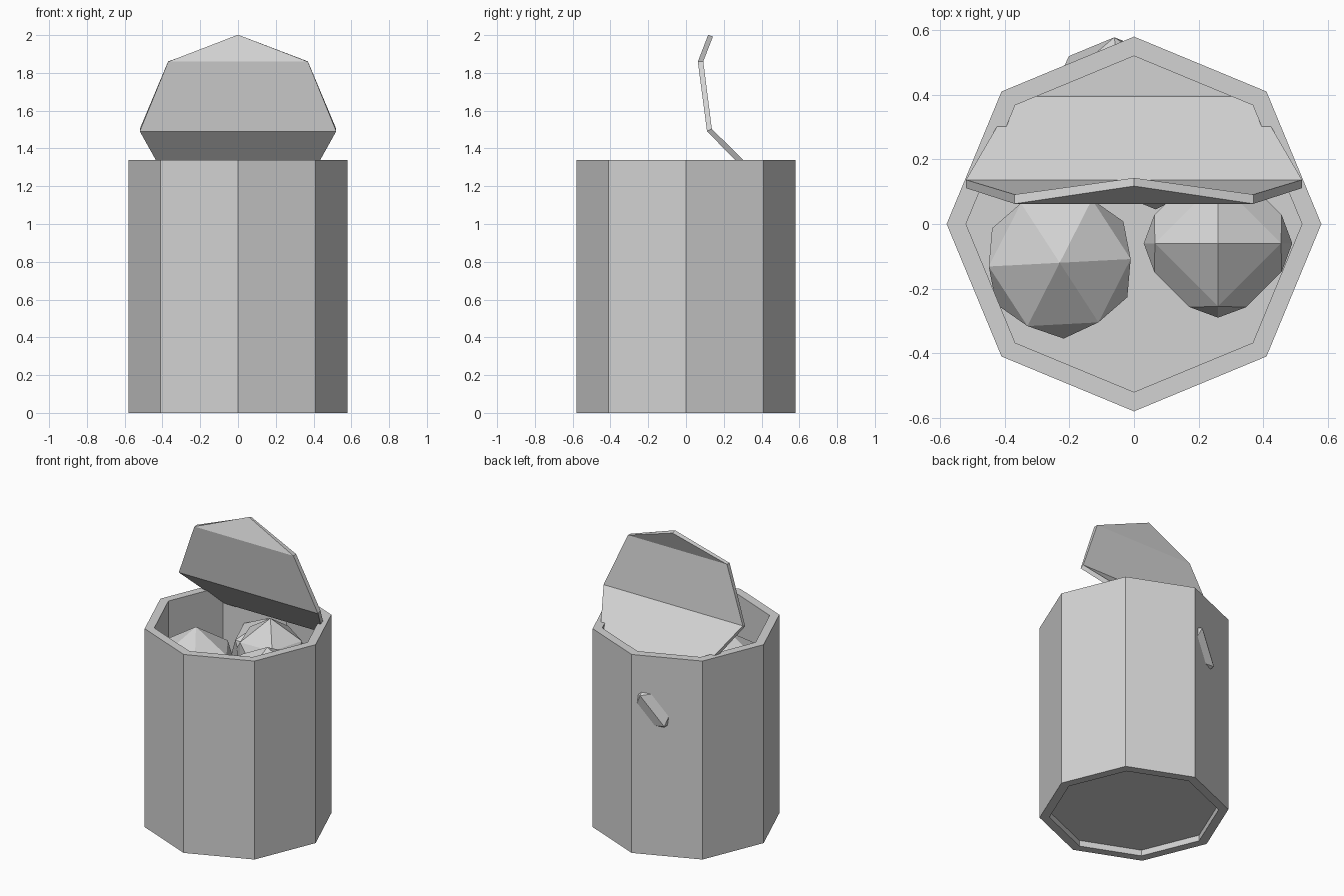
import bpy, bmesh
from math import sin, cos, tau, radians
from mathutils import Matrix, Vector

if "Cube" in bpy.data.objects:
    bpy.data.objects.remove(bpy.data.objects["Cube"])

GREY = (0.65, 0.65, 0.65, 1)
grey = bpy.data.materials.new("plain grey")
grey.use_nodes = True
grey.diffuse_color = GREY
grey.node_tree.nodes["Principled BSDF"].inputs["Base Color"].default_value = GREY


def finish(name, bm, location=(0, 0, 0)):
    bmesh.ops.recalc_face_normals(bm, faces=bm.faces)
    mesh = bpy.data.meshes.new(name)
    bm.to_mesh(mesh)
    bm.free()
    mesh.materials.append(grey)
    obj = bpy.data.objects.new(name, mesh)
    obj.location = location
    bpy.context.collection.objects.link(obj)
    return obj


def ring(bm, radius, z, angles):
    return [bm.verts.new((radius * cos(a), radius * sin(a), z)) for a in angles]


def even(n, turn=0):
    return [tau * i / n + radians(turn) for i in range(n)]


# Octagonal can: wall with a recessed base and a floor
bm = bmesh.new()
profile = [(0.52, 0.04), (0.52, 0), (0.58, 0), (0.58, 1.34), (0.52, 1.34), (0.52, 0.08)]
rings = [ring(bm, r, z, even(8)) for r, z in profile]
for a, b in zip(rings, rings[1:]):
    for i in range(8):
        j = (i + 1) % 8
        bm.faces.new((a[i], a[j], b[j], b[i]))
bm.faces.new(rings[0])
bm.faces.new(rings[-1])
finish("can", bm)

# Bent octagonal lid: folded strips given as half width, y, z
bm = bmesh.new()
folds = [(0, 0.13, 1.997), (0.37, 0.077, 1.86), (0.52, 0.124, 1.497),
         (0.37, 0.385, 1.235), (0, 0.535, 1.235)]
rows = [[bm.verts.new((s * w, y, z)) for s in ((-1, 1) if w else (0,))]
        for w, y, z in folds]
for a, b in zip(rows, rows[1:]):
    bm.faces.new(a + b[::-1])
lid = finish("lid", bm)
solid = lid.modifiers.new("thickness", "SOLIDIFY")
solid.thickness = 0.027
solid.offset = 0
solid.use_even_offset = True


# Faceted lumps of rubbish inside the can
def lump(name, location, rows):
    bm = bmesh.new()
    for radius, z, angles in rows:
        for h in {z, -z}:
            ring(bm, radius, h, angles)
    bmesh.ops.convex_hull(bm, input=bm.verts)
    finish(name, bm, location)


pairs = [a + radians(t) for a in even(4) for t in (-24, 24)]
lump("right_lump", (0.26, -0.06, 1.04),
     [(0, 0.22, [0]), (0.195, 0.12, even(4)), (0.216, 0.05, pairs), (0.23, 0, even(4))])
lump("left_lump", (-0.23, -0.12, 1.06),
     [(0, 0.23, [0]), (0.22, 0.09, even(6, 3)), (0.235, 0, even(6, 33))])
lump("rear_lump", (0.06, 0.26, 1.05),
     [(0, 0.23, [0]), (0.2, 0.1, even(5, 20)), (0.215, 0, even(5, 56))])

# Lump whose edge pierces the back wall
bm = bmesh.new()
bmesh.ops.create_icosphere(bm, subdivisions=1, radius=0.235)
bm.edges.ensure_lookup_table()
p, q = (v.co.copy() for v in bm.edges[0].verts)


def frame(out, along):
    out, along = out.normalized(), along.normalized()
    return Matrix((out, along, out.cross(along))).transposed()


wall = Vector((-sin(tau / 16), cos(tau / 16), 0))
target = frame(wall, Vector((-0.13, -0.0538, -0.18)))
turn = target @ frame(p + q, q - p).transposed()
bmesh.ops.transform(bm, matrix=turn.to_4x4(), verts=bm.verts)
finish("piercing_lump", bm, (-0.055, 0.364, 0.98))
